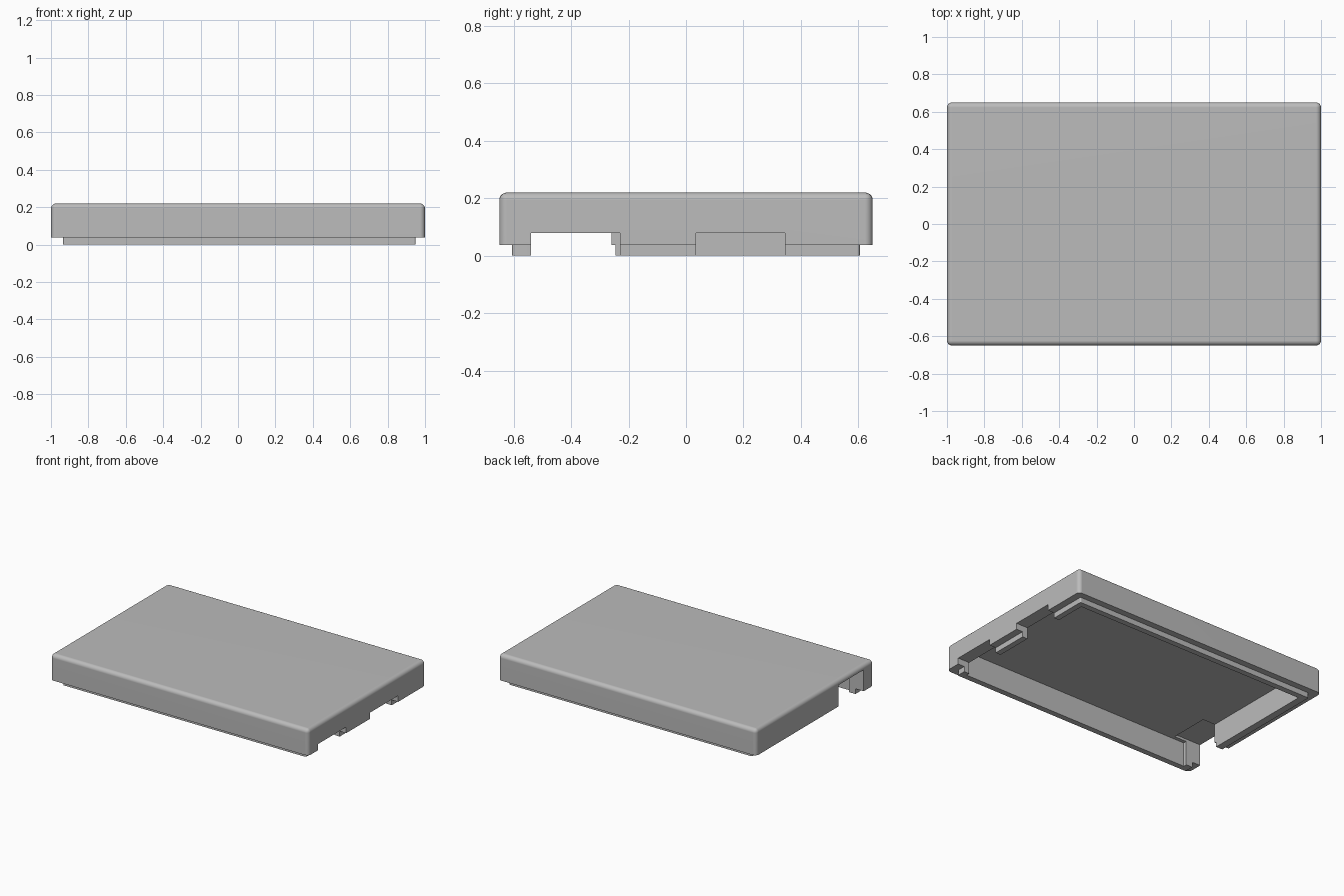
import bpy, bmesh, math

default = bpy.data.objects.get("Cube")
if default:
    bpy.data.objects.remove(default, do_unlink=True)

grey = bpy.data.materials.new("mid_grey")
grey.use_nodes = True
colour = (0.5, 0.5, 0.5, 1)
grey.diffuse_color = colour
grey.node_tree.nodes["Principled BSDF"].inputs["Base Color"].default_value = colour


def box(name, x, y, z, radius=0, round_top=False):
    """Box from axis ranges, with optional rounded upright and top edges."""
    bm = bmesh.new()
    bmesh.ops.create_cube(bm, size=1)
    for v in bm.verts:
        v.co = [r[0] if c < 0 else r[1] for c, r in zip(v.co, (x, y, z))]
    if radius:
        def rounded(e):
            a, b = e.verts
            upright = abs(a.co.z - b.co.z) > 0.001
            return upright or (round_top and min(a.co.z, b.co.z) > z[1] - 0.001)
        bmesh.ops.bevel(bm, geom=[e for e in bm.edges if rounded(e)], offset=radius,
                        segments=5, profile=0.5, affect='EDGES')
    mesh = bpy.data.meshes.new(name)
    bm.to_mesh(mesh)
    bm.free()
    mesh.materials.append(grey)
    obj = bpy.data.objects.new(name, mesh)
    bpy.context.collection.objects.link(obj)
    return obj


def combine(target, tool, operation):
    """Apply a boolean and discard the tool."""
    tool.hide_render = True
    mod = target.modifiers.new(operation.lower(), 'BOOLEAN')
    mod.operation, mod.object, mod.solver = operation, tool, 'EXACT'
    bpy.context.view_layer.objects.active = target
    bpy.ops.object.modifier_apply(modifier=mod.name)
    bpy.data.objects.remove(tool, do_unlink=True)


# Rounded cover with the stepped-in rim below it
cover = box("cover", (-1, 1), (-0.65, 0.65), (0.037, 0.22), 0.027, True)
combine(cover, box("rim", (-0.935, 0.95), (-0.605, 0.605), (0, 0.1), 0.01), 'UNION')

# Hollow underside
combine(cover, box("cavity", (-0.885, 0.91), (-0.565, 0.565), (-0.1, 0.17)), 'DIFFERENCE')

# Two shallow openings in the +x wall
for y in ((-0.54, -0.23), (0.035, 0.345)):
    combine(cover, box("opening", (0.85, 1.1), y, (-0.1, 0.08)), 'DIFFERENCE')

# Tall opening in the -x wall, recessed into the ceiling, with a wider gap in the rim
combine(cover, box("tall_opening", (-1.1, -0.79), (-0.54, -0.26), (-0.1, 0.187)), 'DIFFERENCE')
combine(cover, box("rim_gap", (-1.1, -0.8), (-0.54, -0.245), (-0.1, 0.037)), 'DIFFERENCE')

# Smooth fillets, crisp corners
bpy.ops.object.select_all(action='DESELECT')
cover.select_set(True)
bpy.context.view_layer.objects.active = cover
bpy.ops.object.shade_smooth_by_angle(angle=math.radians(30))
normals = cover.modifiers.new("even_normals", 'WEIGHTED_NORMAL')
normals.keep_sharp = True
